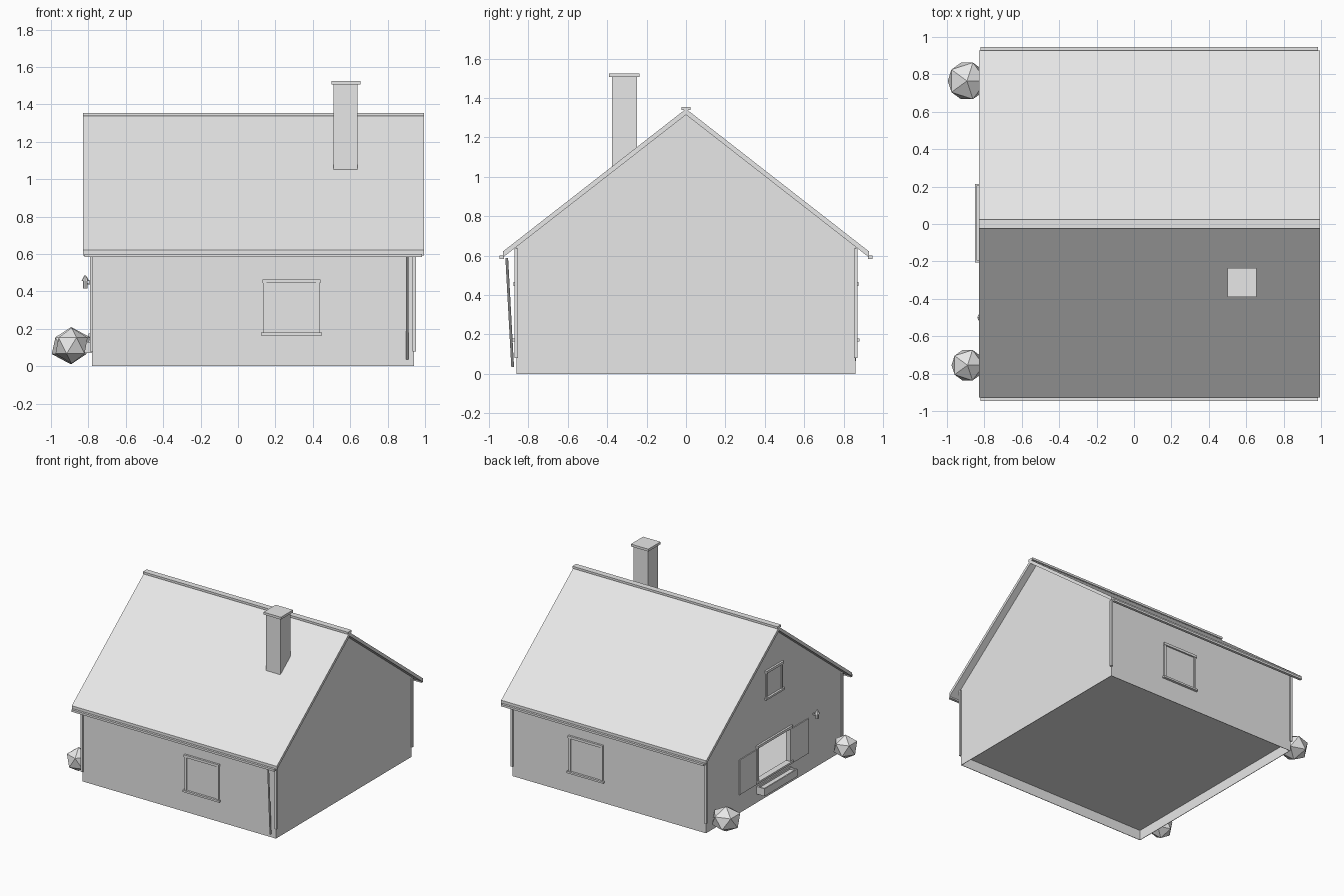
import bpy, bmesh
from mathutils import Vector

if "Cube" in bpy.data.objects:
    bpy.data.objects.remove(bpy.data.objects["Cube"], do_unlink=True)

grey = bpy.data.materials.new("light_grey")
grey.use_nodes = True
grey.diffuse_color = (0.8, 0.8, 0.8, 1)
grey.node_tree.nodes["Principled BSDF"].inputs["Base Color"].default_value = (0.8, 0.8, 0.8, 1)

WALL_L, WALL_R, WALL_Y = -0.78, 0.94, 0.86
FLOOR, EAVE, APEX = 0.08, 0.645, 1.315
SLOPE = (APEX - EAVE) / WALL_Y


def finish(name, bm):
    bmesh.ops.recalc_face_normals(bm, faces=bm.faces)
    mesh = bpy.data.meshes.new(name)
    bm.to_mesh(mesh)
    bm.free()
    mesh.materials.append(grey)
    ob = bpy.data.objects.new(name, mesh)
    bpy.context.collection.objects.link(ob)
    return ob


def box(name, x, y, z):
    """Box from its (low, high) range on each axis."""
    bm = bmesh.new()
    bmesh.ops.create_cube(bm, size=1)
    for v in bm.verts:
        v.co = [sum(r) / 2 + c * (r[1] - r[0]) for r, c in zip((x, y, z), v.co)]
    return finish(name, bm)


def prism(name, profile, x0, x1):
    """Extrude a (y, z) profile along x."""
    bm = bmesh.new()
    face = bm.faces.new([bm.verts.new((x0, y, z)) for y, z in profile])
    new = bmesh.ops.extrude_face_region(bm, geom=[face])["geom"]
    bmesh.ops.translate(bm, vec=(x1 - x0, 0, 0),
                        verts=[v for v in new if isinstance(v, bmesh.types.BMVert)])
    return finish(name, bm)


def cone(name, base, top, r0, r1, sides):
    bm = bmesh.new()
    axis = Vector(top) - Vector(base)
    bmesh.ops.create_cone(bm, cap_ends=True, segments=sides, radius1=r0, radius2=r1,
                          depth=axis.length)
    turn = Vector((0, 0, 1)).rotation_difference(axis)
    for v in bm.verts:
        v.co = turn @ v.co + (Vector(base) + Vector(top)) / 2
    return finish(name, bm)


def cut(target, cutter):
    mod = target.modifiers.new("cut", "BOOLEAN")
    mod.operation, mod.solver, mod.object = "DIFFERENCE", "EXACT", cutter
    bpy.context.view_layer.objects.active = target
    bpy.ops.object.modifier_apply(modifier=mod.name)
    bpy.data.objects.remove(cutter, do_unlink=True)


def on_wall(side, name, u, z, d):
    """Box on a wall: u along the wall, d outward from it."""
    if side == "gable":
        return box("gable_" + name, (WALL_L - d[1], WALL_L - d[0]), u, z)
    s = -1 if side == "front" else 1
    y = sorted(s * (WALL_Y + v) for v in d)
    return box(side + "_" + name, u, y, z)


def window(side, label, u0, u1, z0, z1, pane=True, trim=0.018):
    """Trim boards around a window, with an optional pane."""
    on_wall(side, label + "_sill", (u0 - 0.008, u1 + 0.008), (z0, z0 + 0.015), (-0.004, 0.02))
    on_wall(side, label + "_head", (u0, u1), (z1 - 0.02, z1), (-0.004, 0.016))
    for end, a in (("a", u0 + 0.004), ("b", u1 - trim - 0.004)):
        on_wall(side, label + "_jamb_" + end, (a, a + trim), (z0 + 0.015, z1 - 0.02),
                (-0.004, 0.011))
    if pane:
        on_wall(side, label + "_pane", (u0 + trim, u1 - trim), (z0 + 0.015, z1 - 0.02),
                (-0.002, 0.003))


# Hollow house body with an open window in the left-hand gable
def gable_profile(inset, base):
    w = WALL_Y - inset
    return [(-w, base), (w, base), (w, EAVE - inset / 2), (0, APEX - inset),
            (-w, EAVE - inset / 2)]


walls = prism("house_walls", gable_profile(0, FLOOR), WALL_L, WALL_R)
cut(walls, prism("room_cutter", gable_profile(0.03, FLOOR + 0.004), WALL_L + 0.03, WALL_R - 0.03))
cut(walls, box("opening_cutter", (WALL_L - 0.1, WALL_L + 0.1), (-0.2, 0.2), (0.175, 0.44)))

# Open-bottomed foundation skirt
T = 0.004
for name, y in (("front", -WALL_Y), ("back", WALL_Y - T)):
    box("foundation_" + name, (WALL_L, WALL_R), (y, y + T), (0, FLOOR))
for name, x in (("left_end", WALL_L), ("right_end", WALL_R - T)):
    box("foundation_" + name, (x, x + T), (-WALL_Y, WALL_Y), (0, FLOOR))

# Corner boards
for sx, x in ((-1, WALL_L), (1, WALL_R)):
    for sy in (-1, 1):
        xs = sorted((x - sx * 0.006, x + sx * 0.011))
        ys = sorted((sy * (WALL_Y - 0.006), sy * (WALL_Y + 0.011)))
        box("corner_board", xs, ys, (FLOOR, EAVE - 0.01))

# Roof slabs, ridge cap and gutters
ROOF_L, ROOF_R, EDGE, THICK = -0.83, 0.995, 0.928, 0.03
low = APEX - SLOPE * EDGE
for s, label in ((-1, "front"), (1, "back")):
    prism(label + "_roof", [(0, APEX), (0, APEX + THICK), (s * EDGE, low + THICK),
                            (s * EDGE, low)], ROOF_L, ROOF_R)
    box(label + "_gutter", (ROOF_L + 0.01, ROOF_R - 0.01),
        sorted((s * (EDGE - 0.003), s * 0.946)), (0.583, 0.6))
box("ridge_cap", (ROOF_L, ROOF_R), (-0.024, 0.024), (1.338, 1.355))

# Chimney
box("chimney_stack", (0.51, 0.64), (-0.375, -0.248), (1.0, 1.51))
box("chimney_cap", (0.5, 0.655), (-0.39, -0.235), (1.506, 1.525))

# Windows
for side in ("front", "back"):
    window(side, "window", 0.13, 0.44, 0.165, 0.465)
window("gable", "attic_window", -0.11, 0.11, 0.79, 1.02)
window("gable", "large_window", -0.222, 0.222, 0.16, 0.46, pane=False)
for s, label in ((-1, "shutter_front"), (1, "shutter_back")):
    on_wall("gable", label, sorted((s * 0.225, s * 0.44)), (0.15, 0.43), (-0.002, 0.007))

# Flower box with a recessed top
planter = on_wall("gable", "flower_box", (-0.205, 0.215), (0.07, 0.13), (0, 0.07))
cut(planter, on_wall("gable", "planter_cutter", (-0.195, 0.205), (0.115, 0.2), (0.01, 0.06)))

# Wall lamp
LX, LY = -0.817, -0.5
cone("lamp_body", (LX, LY, 0.415), (LX, LY, 0.458), 0.013, 0.013, 8)
cone("lamp_hat", (LX, LY, 0.455), (LX, LY, 0.486), 0.021, 0.004, 8)
box("lamp_bracket", (LX, WALL_L), (LY - 0.004, LY + 0.004), (0.436, 0.446))

# Downspout
cone("downspout", (0.905, -0.88, 0.035), (0.905, -0.91, 0.588), 0.007, 0.007, 8)

# Faceted bushes
for label, pos, r, rz in (("front_bush", (-0.89, -0.755, 0.11), 0.096, 0.096),
                          ("back_bush", (-0.893, 0.765, 0.11), 0.115, 0.1)):
    bm = bmesh.new()
    bmesh.ops.create_icosphere(bm, subdivisions=1, radius=1)
    for v in bm.verts:
        v.co = Vector(pos) + Vector((v.co.x * r, v.co.y * r, v.co.z * rz))
    finish(label, bm)
